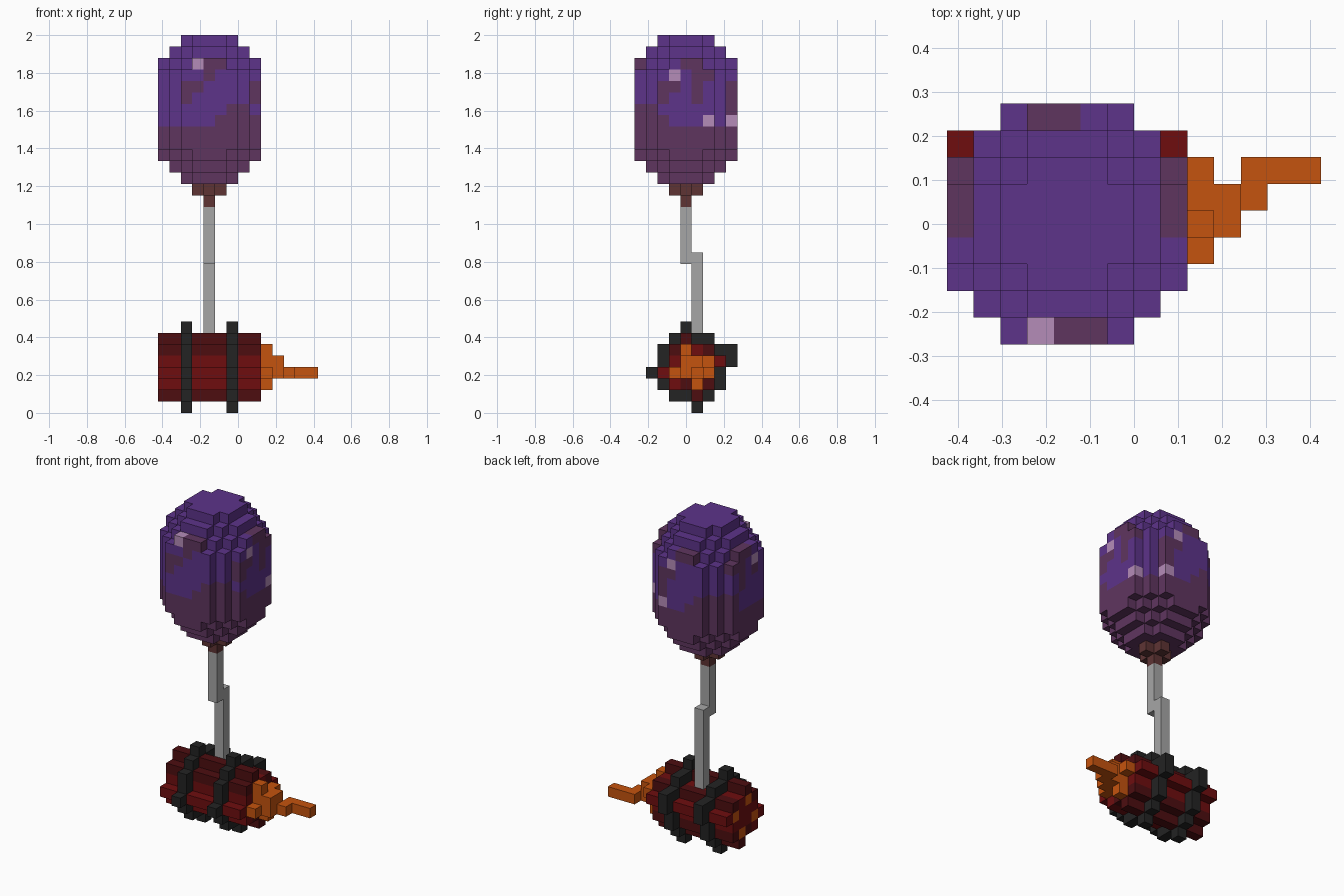
import bpy, bmesh

if "Cube" in bpy.data.objects:
    bpy.data.objects.remove(bpy.data.objects["Cube"])

U = 2 / 33                      # edge of one block
ORIGIN = (-7 * U, -4.5 * U, 0)  # corner of block (0, 0, 0)
C = 4                           # balloon axis, in blocks


def srgb(*rgb):
    return tuple((v / 255 / 12.92) if v < 11 else ((v / 255 + 0.055) / 1.055) ** 2.4 for v in rgb) + (1,)


def material(name, rgb):
    m = bpy.data.materials.new(name)
    m.use_nodes = True
    m.diffuse_color = srgb(*rgb)
    bsdf = m.node_tree.nodes["Principled BSDF"]
    bsdf.inputs["Base Color"].default_value = m.diffuse_color
    bsdf.inputs["Roughness"].default_value = 0.8
    return m


MATS = {
    "purple": material("purple", (93, 51, 138)),
    "plum": material("plum", (95, 53, 95)),
    "pink": material("pale pink", (181, 140, 185)),
    "brown": material("brown", (94, 52, 52)),
    "grey": material("grey", (166, 166, 166)),
    "red": material("red", (110, 13, 15)),
    "dark": material("dark red", (77, 13, 16)),
    "orange": material("orange", (197, 83, 14)),
    "black": material("black", (35, 35, 35)),
}

# the six sides of a block: outward step and its corners
SIDES = []
for axis in range(3):
    for s in (0, 1):
        step = [0, 0, 0]
        step[axis] = 2 * s - 1
        ring = []
        for a, b in ((0, 0), (1, 0), (1, 1), (0, 1)):
            p = [0, 0, 0]
            p[axis], p[(axis + 1) % 3], p[(axis + 2) % 3] = s, a, b
            ring.append(tuple(p))
        SIDES.append((tuple(step), ring if s else ring[::-1]))


def blocks(name, cells):
    """Build one object from {(ix, iy, iz): colour}, keeping only its outer skin."""
    names = sorted(set(cells.values()))
    bm = bmesh.new()
    for (x, y, z), colour in cells.items():
        for (sx, sy, sz), ring in SIDES:
            if (x + sx, y + sy, z + sz) in cells:
                continue
            vs = [bm.verts.new([o + U * (c + k) for o, c, k in zip(ORIGIN, (x, y, z), q)]) for q in ring]
            bm.faces.new(vs).material_index = names.index(colour)
    bmesh.ops.remove_doubles(bm, verts=bm.verts, dist=U * 0.01)
    me = bpy.data.meshes.new(name)
    bm.to_mesh(me)
    bm.free()
    for n in names:
        me.materials.append(MATS[n])
    ob = bpy.data.objects.new(name, me)
    bpy.context.collection.objects.link(ob)
    return ob


# Balloon: octagonal layers as (half width, limit of |dx| + |dy|)
layers = {z: (4, 6) for z in range(23, 30)}
layers.update({32: (2, 3), 31: (3, 4), 30: (4, 5), 22: (4, 5), 21: (3, 4), 20: (2, 3)})

# columns around the balloon: front, corner, right, corner, back, corner, left, corner
R = range(-2, 3)
walk = ([(i, -4) for i in R] + [(3, -3)] + [(4, i) for i in R] + [(3, 3)]
        + [(-i, 4) for i in R] + [(-3, 3)] + [(-4, -i) for i in R] + [(-3, -3)])

# mottled band from the top down: x plum, o shine, . purple
mottle = {
    30: ".oxx. . ..xx. . ..xx. . .xx.. .",
    29: "..x.. . .o.xx . .o... . xx.o. .",
    28: "xx... . xx.x. . xx... . .x.x. .",
    27: "x.... . x..x. . x.... . .x... .",
    26: "....x x ..... . x...x x x.... .",
    25: "...xx x x...o . o..xx x x.... .",
}
paint = {".": "purple", "x": "plum", "o": "pink"}
balloon = {}
for z, (w, lim) in layers.items():
    for dx in range(-w, w + 1):
        for dy in range(-w, w + 1):
            if abs(dx) + abs(dy) <= lim:
                balloon[C + dx, C + dy, z] = "purple" if z >= 25 else "plum"
for z, row in mottle.items():
    for (dx, dy), ch in zip(walk, row.replace(" ", "")):
        if (C + dx, C + dy, z) in balloon:
            balloon[C + dx, C + dy, z] = paint[ch]
blocks("balloon", balloon)

# Knot: a plus-shaped layer over a single block
knot = {(C + dx, C + dy, 19): "brown" for dx, dy in ((0, 0), (1, 0), (-1, 0), (0, 1), (0, -1))}
knot[C, C, 18] = "brown"
blocks("balloon_knot", knot)

# String: two offset runs
blocks("string_upper", {(C, 4, z): "grey" for z in range(13, 18)})
blocks("string_lower", {(C, 5, z): "grey" for z in range(6, 14)})


def pinwheel(y, z):
    """The four quarter-turn copies of a block about the bundle axis."""
    a, b = y - 4.5, z - 3.5
    out = []
    for _ in range(4):
        out.append((int(4.5 + a), int(3.5 + b)))
        a, b = b, -a
    return out


# Stick bundle: square core plus four ridges
section = {(y, z): "red" for y in range(3, 7) for z in range(2, 6)}
section.update({p: "red" for p in pinwheel(4, 6)})
for p in ((4, 6), (3, 5), (6, 5), (6, 2), (4, 2), (5, 1)):
    section[p] = "dark"
cores = pinwheel(4, 5)
bundle = {(x, y, z): c for x in range(9) for (y, z), c in section.items()}
for y, z in cores:              # exposed stick cores on the far end
    bundle[0, y, z] = "orange"
blocks("stick_bundle", bundle)

# Bands: one-block outline of the bundle section
outline = {(y + a, z + b) for y, z in section for a, b in ((1, 0), (-1, 0), (0, 1), (0, -1))} - set(section)
outline.add((8, 5))
for name, x in (("band_right", 2), ("band_left", 6)):
    blocks(name, {(x, y, z): "black" for y, z in outline})

# Fuse: stick ends gathered into one bent cord
fuse = {(9, y, z): "orange" for y, z in cores}
fuse.update({(x, y, z): "orange" for x in (9, 10) for y in (4, 5) for z in (3, 4)})
fuse.update({p: "orange" for p in ((11, 5, 3), (11, 6, 3), (12, 6, 3), (13, 6, 3))})
blocks("fuse", fuse)
